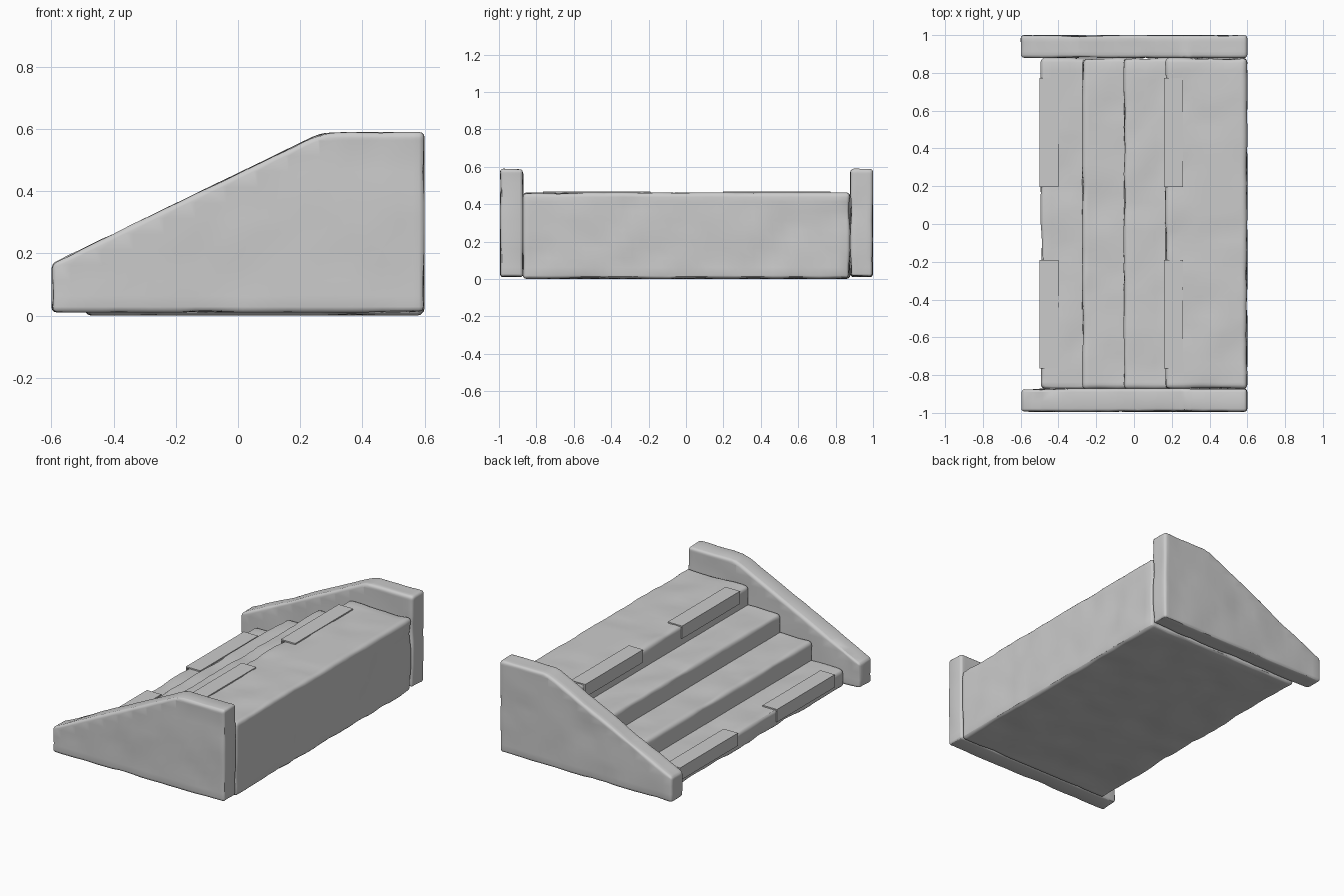
import bpy, bmesh
from mathutils import Vector, noise

if "Cube" in bpy.data.objects:
    bpy.data.objects.remove(bpy.data.objects["Cube"], do_unlink=True)

stone = bpy.data.materials.new("grey stone")
stone.use_nodes = True
stone.diffuse_color = (0.6, 0.6, 0.6, 1)
stone.node_tree.nodes["Principled BSDF"].inputs["Base Color"].default_value = (0.6, 0.6, 0.6, 1)


def prism(profile, y0, y1):
    """Extrude an x-z outline along y."""
    bm = bmesh.new()
    face = bm.faces.new([bm.verts.new((x, y0, z)) for x, z in profile])
    out = bmesh.ops.extrude_face_region(bm, geom=[face])["geom"]
    verts = [v for v in out if isinstance(v, bmesh.types.BMVert)]
    bmesh.ops.translate(bm, verts=verts, vec=(0, y1 - y0, 0))
    bmesh.ops.recalc_face_normals(bm, faces=bm.faces)
    return bm


def weather(bm, radius, amount, cell=0.05):
    """Round the outer edges, cut a fine grid and wear the surface unevenly."""
    edges = [e for e in bm.edges if e.calc_face_angle_signed() > 0.1]
    bmesh.ops.bevel(bm, geom=edges, offset=radius, segments=3, profile=0.5,
                    affect='EDGES', clamp_overlap=True)
    for axis in range(3):
        normal = Vector((0, 0, 0))
        normal[axis] = 1
        for i in range(-20, 21):
            bmesh.ops.bisect_plane(bm, geom=bm.verts[:] + bm.edges[:] + bm.faces[:],
                                   plane_co=normal * (i * cell + 0.013), plane_no=normal)
    bm.normal_update()
    moves = []
    for v in bm.verts:
        n = noise.noise(v.co * 5) + 0.5 * noise.noise(v.co * 13)
        moves.append(v.normal * (min(n, 0.2) - 0.2) * amount)
    for v, move in zip(bm.verts, moves):
        v.co += move
        v.co.z = max(v.co.z, 0)


def finish(bm, name, smooth=True):
    mesh = bpy.data.meshes.new(name)
    bm.to_mesh(mesh)
    bm.free()
    mesh.materials.append(stone)
    obj = bpy.data.objects.new(name, mesh)
    bpy.context.collection.objects.link(obj)
    if smooth:
        bpy.ops.object.select_all(action='DESELECT')
        obj.select_set(True)
        bpy.context.view_layer.objects.active = obj
        bpy.ops.object.shade_smooth_by_angle(angle=0.8)


# Stair block: four equal risers with a deep top landing
FRONT, RUN, RISE, BACK = -0.495, 0.22, 0.116, 0.6
outline = [(BACK, 0), (FRONT, 0)]
for i in range(4):
    x = FRONT + i * RUN
    outline.append((x, (i + 1) * RISE))
    outline.append((x + RUN if i < 3 else BACK, (i + 1) * RISE))
steps = prism(outline, -0.875, 0.88)
weather(steps, 0.025, 0.012)
finish(steps, "stair_block")

# Sloping side walls
wall = [(-0.6, 0.01), (-0.6, 0.168), (0.25, 0.58), (0.29, 0.59), (0.6, 0.59), (0.6, 0.01)]
for name, y0, y1 in (("front_side_wall", -0.995, -0.87), ("back_side_wall", 0.878, 1.0)):
    side = prism(wall, y0, y1)
    weather(side, 0.018, 0.008)
    finish(side, name)

# Thin folded plates over the nosings of the lowest and highest steps
T = 0.008
for level, x, z in (("lower", -0.5, RISE), ("upper", 0.16, 4 * RISE)):
    for place, y0, y1 in (("front", -0.765, -0.19), ("back", 0.197, 0.772)):
        top = z + 0.004
        fold = [(x, top - 0.08), (x, top), (x + 0.1, top), (x + 0.1, top - T),
                (x + T, top - T), (x + T, top - 0.08)]
        finish(prism(fold, y0, y1), f"{level}_{place}_nosing_plate", smooth=False)
